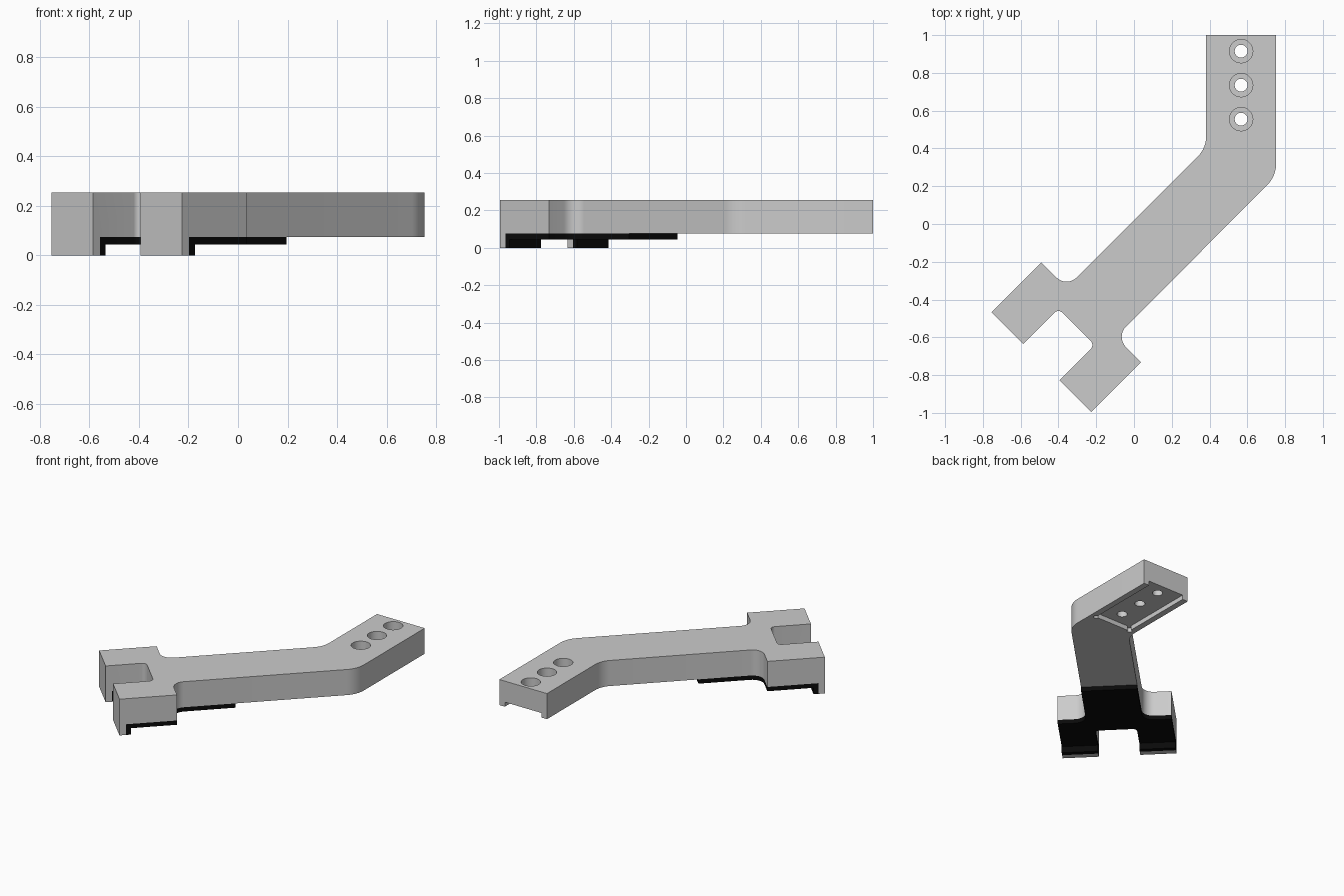
import bpy, bmesh, math
from mathutils import Vector

if "Cube" in bpy.data.objects:
    bpy.data.objects.remove(bpy.data.objects["Cube"])

S = math.sqrt(0.5)
BASE, TOP = 0.075, 0.255


def diag(u, v):
    """u runs along the 45 degree arm, v across it."""
    return Vector(((u - v) * S, (u + v) * S))


def rounded(corners, steps=8):
    """Turn (point, radius) corners into an outline with arc fillets."""
    out = []
    n = len(corners)
    for i, (p, r) in enumerate(corners):
        p = Vector(p)
        if r == 0:
            out.append(p)
            continue
        a = (Vector(corners[i - 1][0]) - p).normalized()
        b = (Vector(corners[(i + 1) % n][0]) - p).normalized()
        half = a.angle(b) / 2
        c = p + (a + b).normalized() * r / math.sin(half)
        t = r / math.tan(half)
        s, e = p + a * t - c, p + b * t - c
        ang = s.angle(e)
        for k in range(steps + 1):
            f = k / steps
            d = (s * math.sin((1 - f) * ang) + e * math.sin(f * ang)) / math.sin(ang)
            out.append(c + d)
    return out


def sweep(name, points, offset):
    """Closed prism from a planar 3D outline."""
    bm = bmesh.new()
    face = bm.faces.new([bm.verts.new(p) for p in points])
    ext = bmesh.ops.extrude_face_region(bm, geom=[face])
    bmesh.ops.translate(bm, vec=offset, verts=[g for g in ext["geom"] if isinstance(g, bmesh.types.BMVert)])
    bmesh.ops.recalc_face_normals(bm, faces=bm.faces)
    mesh = bpy.data.meshes.new(name)
    bm.to_mesh(mesh)
    bm.free()
    ob = bpy.data.objects.new(name, mesh)
    bpy.context.collection.objects.link(ob)
    return ob


def plate(name, outline, z0, z1):
    return sweep(name, [(p[0], p[1], z0) for p in outline], (0, 0, z1 - z0))


def side_prism(name, profile):
    """Profile in (u, z), swept across the full width of the head."""
    pts = [(*diag(u, -1), z) for u, z in profile]
    return sweep(name, pts, (*diag(0, 2), 0))


def disc(name, x, y, r, z0, z1, n=32):
    ring = [(x + r * math.cos(2 * math.pi * i / n), y + r * math.sin(2 * math.pi * i / n)) for i in range(n)]
    return plate(name, ring, z0, z1)


def boolean(ob, cutter, op="DIFFERENCE"):
    cutter.hide_render = True
    m = ob.modifiers.new("cut", "BOOLEAN")
    m.operation, m.object, m.solver = op, cutter, "EXACT"
    bpy.context.view_layer.objects.active = ob
    bpy.ops.object.modifier_apply(modifier=m.name)
    bpy.data.objects.remove(cutter)


# Plan outline: forked head, diagonal arm, straight end
MID = -0.17
outline = rounded([
    (diag(-0.863, MID + 0.373), 0), (diag(-0.863, MID + 0.136), 0),
    (diag(-0.600, MID + 0.136), 0.03), (diag(-0.600, MID - 0.136), 0.03),
    (diag(-0.863, MID - 0.136), 0), (diag(-0.863, MID - 0.373), 0),
    (diag(-0.491, MID - 0.373), 0), (diag(-0.491, MID - 0.184), 0.077),
    ((0.753, 0.253), 0.17), ((0.753, 1.0), 0), ((0.382, 1.0), 0),
    ((0.382, 0.402), 0.15), (diag(-0.491, MID + 0.184), 0.077),
    (diag(-0.491, MID + 0.373), 0),
])

# Body, with the underside removed behind the end walls of the fork
bracket = plate("bracket_body", outline, 0, TOP)
boolean(bracket, side_prism("under_cut", [(-0.822, -0.2), (2, -0.2), (2, BASE), (-0.822, BASE)]))

# Shallow pocket under the straight end, with relieved inner corners
px0, px1, py, pz = 0.425, 0.71, 0.46, 0.107
boolean(bracket, plate("pocket_cut", [(px0, py), (px1, py), (px1, 1.2), (px0, 1.2)], 0, pz))
for x in (px0, px1):
    boolean(bracket, disc("relief_cut", x, py, 0.016, 0, pz, 20))

# Counterbored screw holes
for y in (0.555, 0.735, 0.915):
    boolean(bracket, disc("bore_cut", 0.567, y, 0.062, 0.15, 0.4))
    boolean(bracket, disc("hole_cut", 0.567, y, 0.034, 0, 0.2))

# Black pad under the fork and lower arm, with a lip against the end walls
pad = plate("grip_pad", outline, 0, BASE)
boolean(pad, side_prism("pad_shape", [(-0.822, -0.1), (-0.79, -0.1), (-0.79, 0.045),
                                      (-0.078, 0.045), (-0.078, 0.2), (-0.822, 0.2)]), "INTERSECT")
black = bpy.data.materials.new("black_rubber")
black.diffuse_color = (0.003, 0.003, 0.003, 1)
black.use_nodes = True
black.node_tree.nodes["Principled BSDF"].inputs["Base Color"].default_value = black.diffuse_color
pad.data.materials.clear()
pad.data.materials.append(black)

# Smooth the fillets and bores, keep edges sharp
for ob in (bracket, pad):
    bpy.ops.object.select_all(action="DESELECT")
    ob.select_set(True)
    bpy.context.view_layer.objects.active = ob
    bpy.ops.object.shade_smooth_by_angle(angle=math.radians(30))
